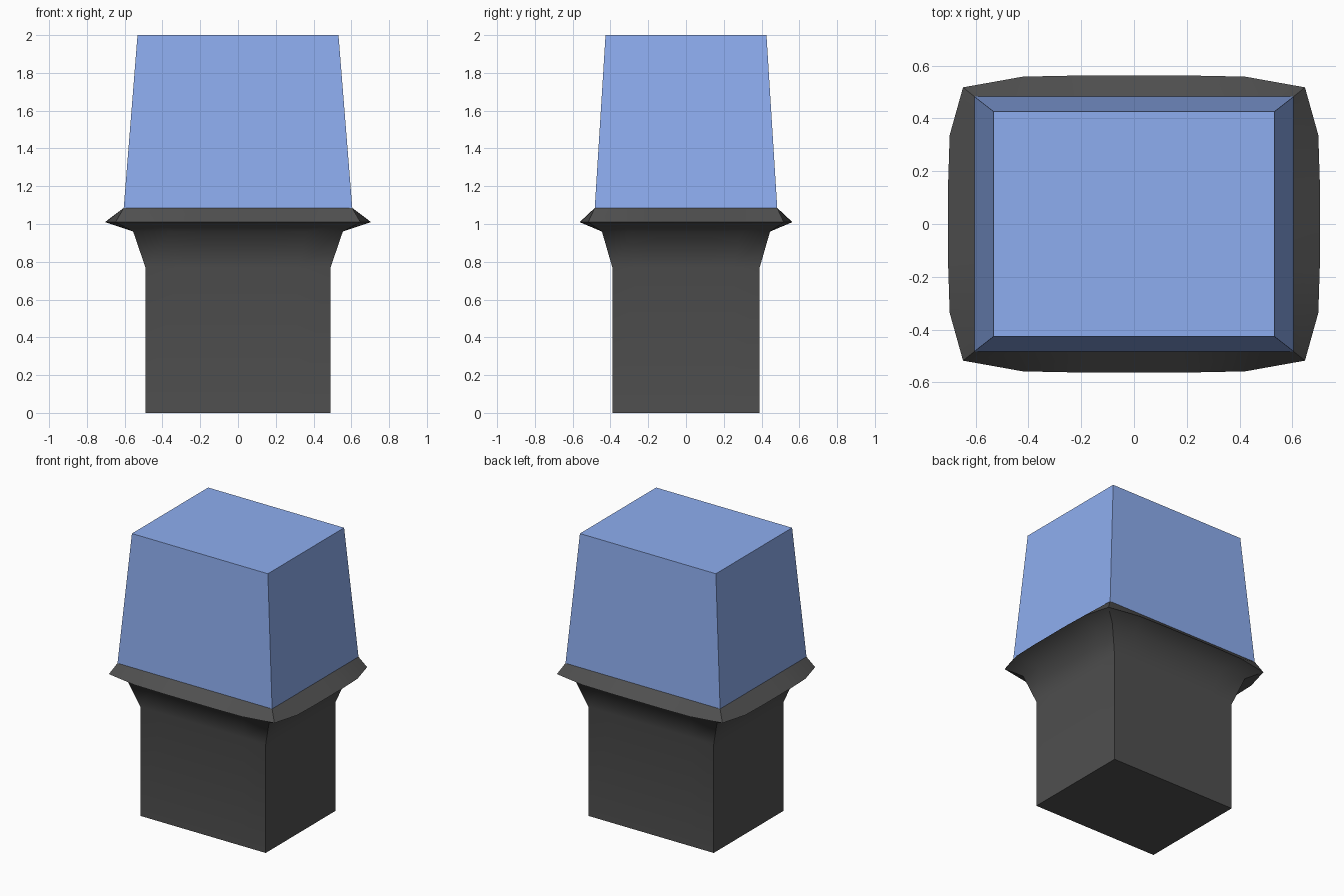
import bpy
import bmesh

if "Cube" in bpy.data.objects:
    bpy.data.objects.remove(bpy.data.objects["Cube"])

# Position along each side, and how far the collar bows out there
STEPS = [(-1, 0), (-0.65, 0.9), (-0.31, 1), (0.31, 1), (0.65, 0.9)]


def ring(bm, hx, hy, z, bulge=0.0, steps=STEPS):
    pts = [(t * hx, -hy * (1 + b * bulge)) for t, b in steps]
    pts += [(hx * (1 + b * bulge), t * hy) for t, b in steps]
    pts += [(-x, -y) for x, y in pts]
    return [bm.verts.new((x, y, z)) for x, y in pts]


def loft(name, sections, color, steps, sharp_rings, cap_bottom=False, cap_top=False):
    bm = bmesh.new()
    rings = [ring(bm, *s, steps=steps) for s in sections]
    n = len(rings[0])
    for low, high in zip(rings, rings[1:]):
        for i in range(n):
            j = (i + 1) % n
            bm.faces.new((low[i], low[j], high[j], high[i])).smooth = True
    if cap_bottom:
        bm.faces.new(rings[0][::-1])
    if cap_top:
        bm.faces.new(rings[-1])
    # Hard creases at the four corners and around the chosen rings
    for low, high in zip(rings, rings[1:]):
        for i in range(0, n, len(steps)):
            bm.edges.get((low[i], high[i])).smooth = False
    for k in sharp_rings:
        for i in range(n):
            bm.edges.get((rings[k][i], rings[k][(i + 1) % n])).smooth = False
    mesh = bpy.data.meshes.new(name)
    bm.to_mesh(mesh)
    bm.free()
    obj = bpy.data.objects.new(name, mesh)
    bpy.context.collection.objects.link(obj)
    mat = bpy.data.materials.new(name + "_color")
    mat.diffuse_color = color
    mat.use_nodes = True
    mat.node_tree.nodes["Principled BSDF"].inputs["Base Color"].default_value = mat.diffuse_color
    mesh.materials.append(mat)


# Dark stem with flared neck and bowed collar
loft("stem_and_collar", [
    (0.49, 0.39, 0.0),
    (0.49, 0.39, 0.77),
    (0.555, 0.445, 0.96),
    (0.648, 0.518, 1.01, 0.087),
    (0.605, 0.483, 1.085),
], (0.08, 0.08, 0.08, 1), STEPS, [0, 3], cap_bottom=True)

# Blue tapered cap
loft("tapered_cap", [
    (0.605, 0.483, 1.085),
    (0.532, 0.426, 2.0),
], (0.27, 0.42, 0.87, 1), [(-1, 0)], [1], cap_top=True)
